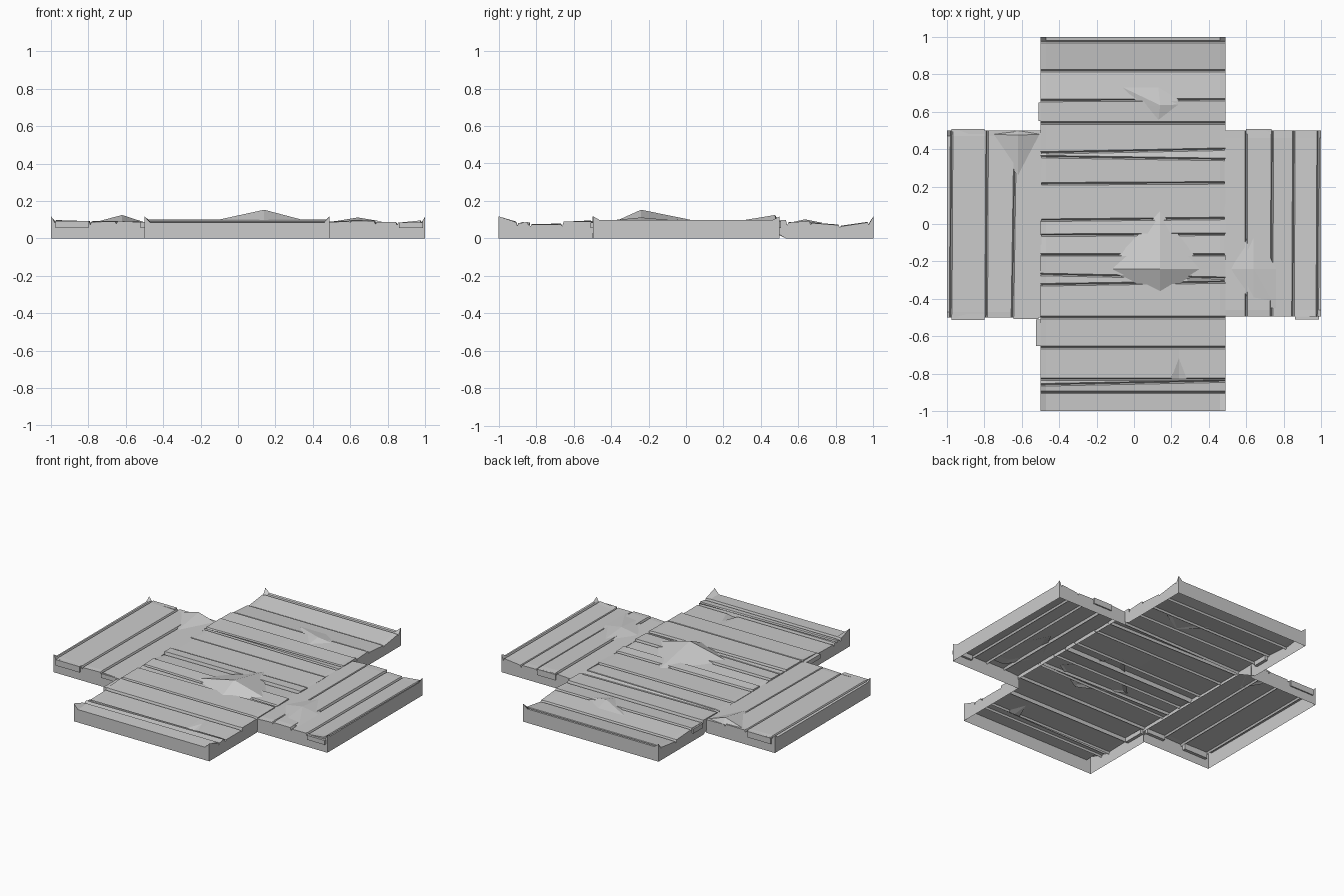
import bpy, bmesh, random

if "Cube" in bpy.data.objects:
    bpy.data.objects.remove(bpy.data.objects["Cube"])
random.seed(4)
G = 0.007  # half width of the groove between boards


def finish(name, bm):
    bmesh.ops.remove_doubles(bm, verts=bm.verts, dist=0.0005)
    bmesh.ops.recalc_face_normals(bm, faces=bm.faces)
    if sum(f.normal.z * f.calc_area() for f in bm.faces) < 0:
        bmesh.ops.reverse_faces(bm, faces=bm.faces)
    me = bpy.data.meshes.new(name)
    bm.to_mesh(me)
    bm.free()
    ob = bpy.data.objects.new(name, me)
    bpy.context.collection.objects.link(ob)
    return ob


def boards(name, seams, stations, swap=False, notch=None, outer=(True, True), end_z=lambda c: 0.0):
    """Loft of boards; a seam is (position at start, position at end, z before, z after)."""
    rows = []
    last = len(seams) - 1
    for i, (a, b, z0, z1) in enumerate(seams):
        if i == 0:
            rows += [(a, b, 0.0 if outer[0] else 0.07, 0), (a, b, z1, 2)]
        elif i == last:
            rows += [(a, b, z0, 2), (a, b, 0.0 if outer[1] else 0.07, 0)]
        else:
            rows += [(a - G, b - G, z0, 1), (a, b, min(z0, z1) - 0.012, 1), (a + G, b + G, z1, 3 if i == notch else 1)]
    bm = bmesh.new()
    lo, hi = stations[0], stations[-1]
    corner_rows = [r for r, o in ((1, outer[0]), (len(rows) - 2, outer[1])) if o]
    grid = []
    for j, (a, b, z, kind) in enumerate(rows):
        line = []
        for u in stations:
            t = (u - lo) / (hi - lo)
            c, h = a + (b - a) * t, z
            if kind == 3 and abs(u - 0.24) < 0.01:
                c += 0.105                      # split in the board edge
            if u in (lo, hi) and j in corner_rows:
                h = 0.118                       # lifted outer corners
            elif kind and u in (lo, hi):
                h += random.uniform(-0.004, 0.003)
            line.append((u, c, h))
        u0, c0, _ = line[0]
        u1, c1, _ = line[-1]
        bottom = 0.0 if kind == 0 and z == 0 else end_z(c0)
        line = [(u0, c0, bottom)] + line + [(u1, c1, bottom)]
        grid.append([bm.verts.new((c, u, h) if swap else (u, c, h)) for u, c, h in line])
    for p, q in zip(grid, grid[1:]):
        for k in range(len(p) - 1):
            bm.faces.new((p[k], p[k + 1], q[k + 1], q[k]))
    bmesh.ops.dissolve_degenerate(bm, edges=bm.edges, dist=0.0003)
    return finish(name, bm)


def mound(name, apex, ring, z):
    """Faceted rise in the floor, open underneath."""
    bm = bmesh.new()
    top = bm.verts.new(apex)
    vs = [bm.verts.new((x, y, z)) for x, y in ring]
    for i in range(len(vs)):
        bm.faces.new((top, vs[i], vs[(i + 1) % len(vs)]))
    return finish(name, bm)


def board_end(name, x0, x1, y0, y1, z0, z1):
    bm = bmesh.new()
    bmesh.ops.create_cube(bm, size=1)
    for v in bm.verts:
        v.co = ((x0, x1)[v.co.x > 0], (y0, y1)[v.co.y > 0], (z0, z1)[v.co.z > 0])
    return finish(name, bm)


# long run of boards from front to back
centre = [(-1, -1, 0, .085), (-.9, -.9, .09, .082), (-.86, -.84, .086, .084), (-.83, -.83, .084, .074),
          (-.66, -.66, .078, .088), (-.5, -.5, .094, .098), (-.325, -.31, .10, .092),
          (-.27, -.29, .092, .096), (-.165, -.165, .10, .092), (-.06, -.055, .086, .10),
          (.02, .03, .096, .09), (.215, .22, .092, .087), (.36, .345, .09, .094), (.38, .40, .09, .092),
          (.54, .54, .095, .084), (.66, .665, .09, .085), (.82, .82, .074, .068),
          (.975, .975, .088, .09), (1, 1, .092, 0)]
boards("centre_boards", centre, [-.5, -.47, 0, .2, .24, .28, .46, .49], notch=3,
       end_z=lambda c: 0.0 if abs(c) > .499 else .075)

# side runs of boards
boards("left_boards", [(-1, -1, 0, .095), (-.98, -.975, .098, .098), (-.79, -.785, .092, .09),
                       (-.65, -.635, .094, .09), (-.495, -.495, .088, 0)],
       [-.5, -.47, .25, .47, .5], swap=True, outer=(True, False))
boards("right_boards", [(.485, .485, 0, .09), (.6, .6, .094, .098), (.735, .74, .096, .09),
                        (.85, .855, .085, .082), (.98, .985, .094, .096), (1, 1, .098, 0)],
       [-.495, -.46, 0, .46, .5], swap=True, outer=(False, True))

# raised spots
mound("centre_mound", (.14, -.24, .153), [(-.15, -.24), (.14, -.38), (.38, -.24), (.14, .07)], .09)
mound("back_mound", (.14, .635, .102), [(-.06, .73), (.04, .63), (.13, .55), (.28, .64), (.13, .73)], .083)
mound("left_mound", (-.62, .475, .125), [(-.76, .48), (-.62, .25), (-.505, .48), (-.62, .5)], .088)
mound("right_mound", (.64, -.24, .112), [(.52, -.24), (.64, -.45), (.76, -.45), (.76, -.24), (.64, -.01)], .092)

# board ends that stick out past the skirt
board_end("left_end_outer", -.975, -.8, -.512, -.48, .055, .094)
board_end("left_end_inner", -.645, -.51, -.508, -.48, .06, .088)
board_end("left_end_back", -.975, -.8, .48, .508, .055, .094)
board_end("right_end_front", .86, .99, -.51, -.48, .055, .084)
board_end("right_end_back", .6, .735, .48, .508, .055, .094)
board_end("front_arm_end", -.525, -.48, -.652, -.51, .058, .087)
board_end("back_arm_end", -.51, -.48, .55, .65, .055, .085)
